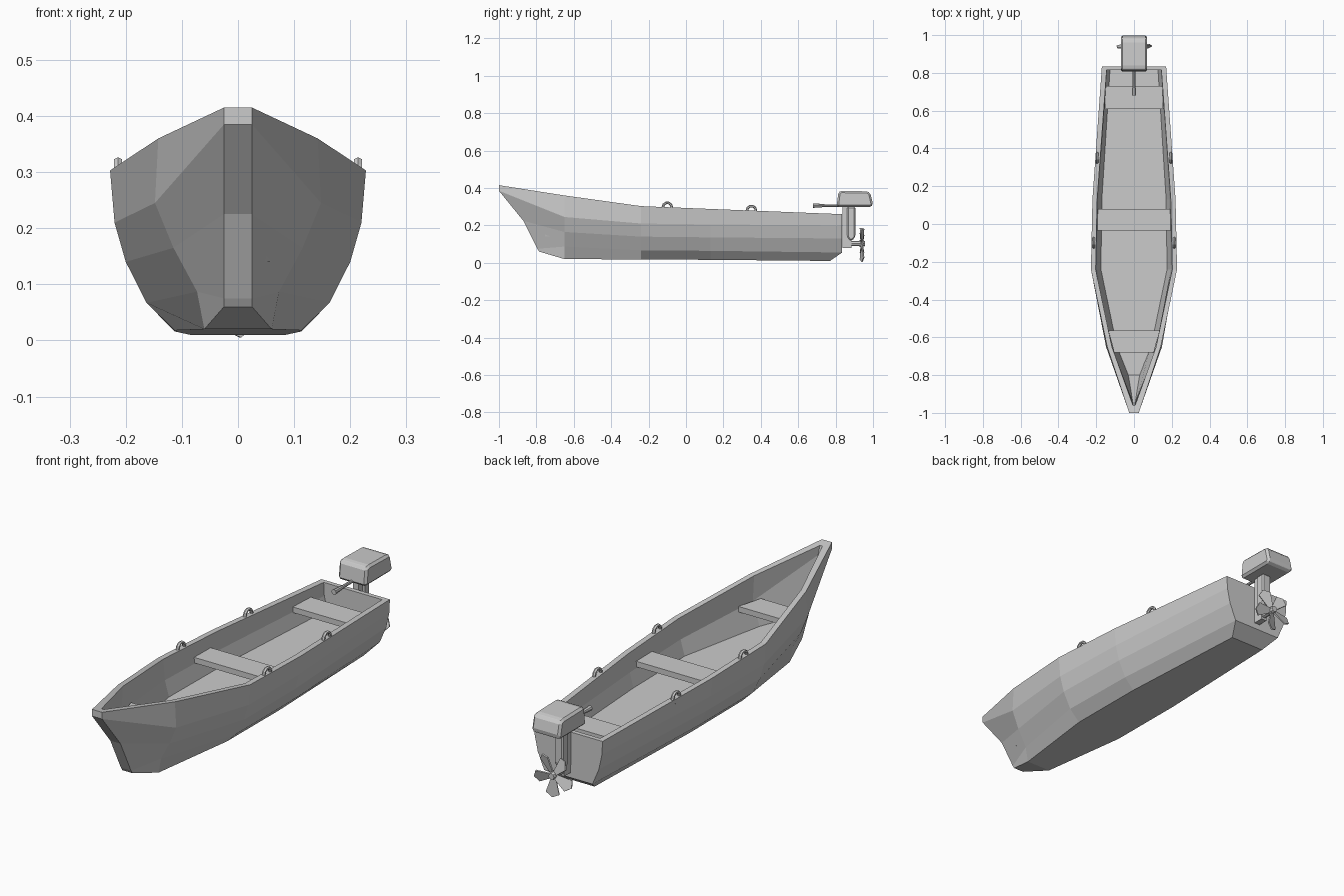
import bpy, bmesh, math
from mathutils import Vector, Matrix

cube = bpy.data.objects.get("Cube")
if cube:
    bpy.data.objects.remove(cube)

grey = bpy.data.materials.new("plain grey")
grey.use_nodes = True
GREY = (0.6, 0.6, 0.6, 1)
grey.diffuse_color = GREY
grey.node_tree.nodes["Principled BSDF"].inputs["Base Color"].default_value = GREY


def finish(name, bm):
    """Turn a bmesh into a flat-shaded object."""
    bmesh.ops.recalc_face_normals(bm, faces=bm.faces)
    mesh = bpy.data.meshes.new(name)
    bm.to_mesh(mesh)
    bm.free()
    mesh.materials.append(grey)
    obj = bpy.data.objects.new(name, mesh)
    bpy.context.collection.objects.link(obj)
    return obj


def prism(name, outline, axis, low, high, bevel=0):
    """Extrude a 2D outline along x, y or z (remaining axes in order)."""
    def place(p, d):
        co = list(p)
        co.insert(axis, d)
        return co
    bm = bmesh.new()
    a = [bm.verts.new(place(p, low)) for p in outline]
    b = [bm.verts.new(place(p, high)) for p in outline]
    bm.faces.new(a)
    bm.faces.new(b)
    for i in range(len(a)):
        j = (i + 1) % len(a)
        bm.faces.new((a[i], a[j], b[j], b[i]))
    if bevel:
        bmesh.ops.bevel(bm, geom=bm.edges[:], offset=bevel, segments=1, affect='EDGES')
    return finish(name, bm)


def rod(name, y0, y1, r0, r1, z, x=0, sides=8):
    """Round bar along y."""
    bm = bmesh.new()
    spin = Matrix.Translation((x, (y0 + y1) / 2, z)) @ Matrix.Rotation(-math.pi / 2, 4, 'X')
    bmesh.ops.create_cone(bm, cap_ends=True, segments=sides, radius1=r0, radius2=r1,
                          depth=y1 - y0, matrix=spin)
    return finish(name, bm)


# Hull: half sections from gunwale to bottom edge
WALL, FLOOR = 0.025, 0.14
outer = [[(0.025, y, z) for y, z in
          ((-1, .415), (-1, .385), (-.87, .225), (-.795, .075), (-.785, .06))]]
inner = [[(0.006, -.96, .408), (0.006, -.945, .37), (0.03, -.8, FLOOR)]]
sections = (
    (-.65, ((.142, .36), (.148, .245), (.115, .165), (.073, .087), (.06, .02))),
    (-.24, ((.228, .303), (.22, .21), (.2, .14), (.163, .067), (.113, .018))),
    (.13, ((.22, .288), (.213, .205), (.195, .136), (.16, .064), (.113, .016))),
    (.835, ((.17, .26), (.167, .2), (.152, .13), (.12, .055), (.085, .01))))
for y, pts in sections:
    last = y > .8
    outer.append([(x, .77 if last and i == 4 else y, z) for i, (x, z) in enumerate(pts)])
    yi = y - .02 if last else y
    inner.append([(pts[0][0] - WALL, yi, pts[0][1]), (pts[1][0] - WALL, yi, pts[1][1]),
                  (pts[2][0] - WALL, yi, FLOOR)])

bm = bmesh.new()


def skin(rows):
    """Loft mirrored half sections and close both ends."""
    grid = [[bm.verts.new(p) for p in r] +
            [bm.verts.new((-x, y, z)) for x, y, z in reversed(r)] for r in rows]
    n = len(grid[0])
    for a, b in zip(grid, grid[1:]):
        for i in range(n - 1):
            bm.faces.new((a[i], a[i + 1], b[i + 1], b[i]))
    for r in (grid[0], grid[-1]):
        for i in range(n // 2 - 1):
            bm.faces.new((r[i], r[i + 1], r[n - 2 - i], r[n - 1 - i]))
    return grid


shell, lining = skin(outer), skin(inner)
for k in range(len(shell) - 1):
    for i in (0, -1):
        bm.faces.new((shell[k][i], shell[k + 1][i], lining[k + 1][i], lining[k][i]))
for k in (0, -1):
    bm.faces.new((shell[k][0], shell[k][-1], lining[k][-1], lining[k][0]))
finish("hull", bm)

# Bench boards, tapering with the hull
for name, y0, y1, w0, w1, top in (("bow_bench", -.68, -.565, .105, .135, .25),
                                  ("middle_bench", -.035, .08, .195, .193, .235),
                                  ("stern_bench", .61, .73, .155, .15, .225)):
    prism(name, ((-w0, y0), (w0, y0), (w1, y1), (-w1, y1)), 2, top - .025, top)

# Rowlock rings standing on the gunwale
for side in (-1, 1):
    for label, y, x, z in (("front", -.1, .214, .297), ("rear", .35, .195, .28)):
        bm = bmesh.new()
        steps, sides = 10, 6
        rings = []
        for s in range(steps):
            t = math.tau * s / steps
            ring = []
            for c in range(sides):
                u = math.tau * c / sides
                r = .024 + .007 * math.cos(u)
                ring.append(bm.verts.new((side * x + .008 * math.sin(u),
                                          y + r * math.cos(t), z + r * math.sin(t))))
            rings.append(ring)
        for s in range(steps):
            a, b = rings[s], rings[(s + 1) % steps]
            for c in range(sides):
                d = (c + 1) % sides
                bm.faces.new((a[c], a[d], b[d], b[c]))
        finish(("left_" if side > 0 else "right_") + label + "_rowlock", bm)

# Outboard motor
prism("motor_cowl", ((.805, .298), (.99, .298), (1, .312), (.985, .375), (.97, .382),
                     (.83, .385), (.815, .378)), 0, -.07, .07, .01)
prism("motor_leg", ((.862, .3), (.905, .3), (.905, .14), (.89, .12), (.875, .12), (.862, .14)),
      0, -.022, .022, .006)
prism("motor_bracket", ((.836, .3), (.864, .3), (.864, .14), (.885, .12), (.885, .08), (.838, .08)),
      0, -.014, .014)
rod("propeller_shaft", .86, .957, .014, .014, .103)
rod("propeller_hub", .928, .957, .02, .014, .103)
rod("tiller", .7, .82, .007, .007, .306)
rod("tiller_grip", .68, .74, .012, .008, .306)

# Propeller with five flared, pitched blades
bm = bmesh.new()
for k in range(5):
    turn = Matrix.Translation((0, .94, .103)) @ Matrix.Rotation(math.tau * k / 5, 4, 'Y')
    twist = Matrix.Rotation(math.radians(20), 4, 'Z')
    blade = ((-.01, -.01), (.01, -.01), (.032, -.075), (.005, -.098), (-.025, -.085))
    front, back = [[bm.verts.new(turn @ twist @ Vector((x, d, z))) for x, z in blade]
                   for d in (-.003, .003)]
    bm.faces.new(front)
    bm.faces.new(back)
    for i in range(5):
        j = (i + 1) % 5
        bm.faces.new((front[i], front[j], back[j], back[i]))
finish("propeller", bm)
